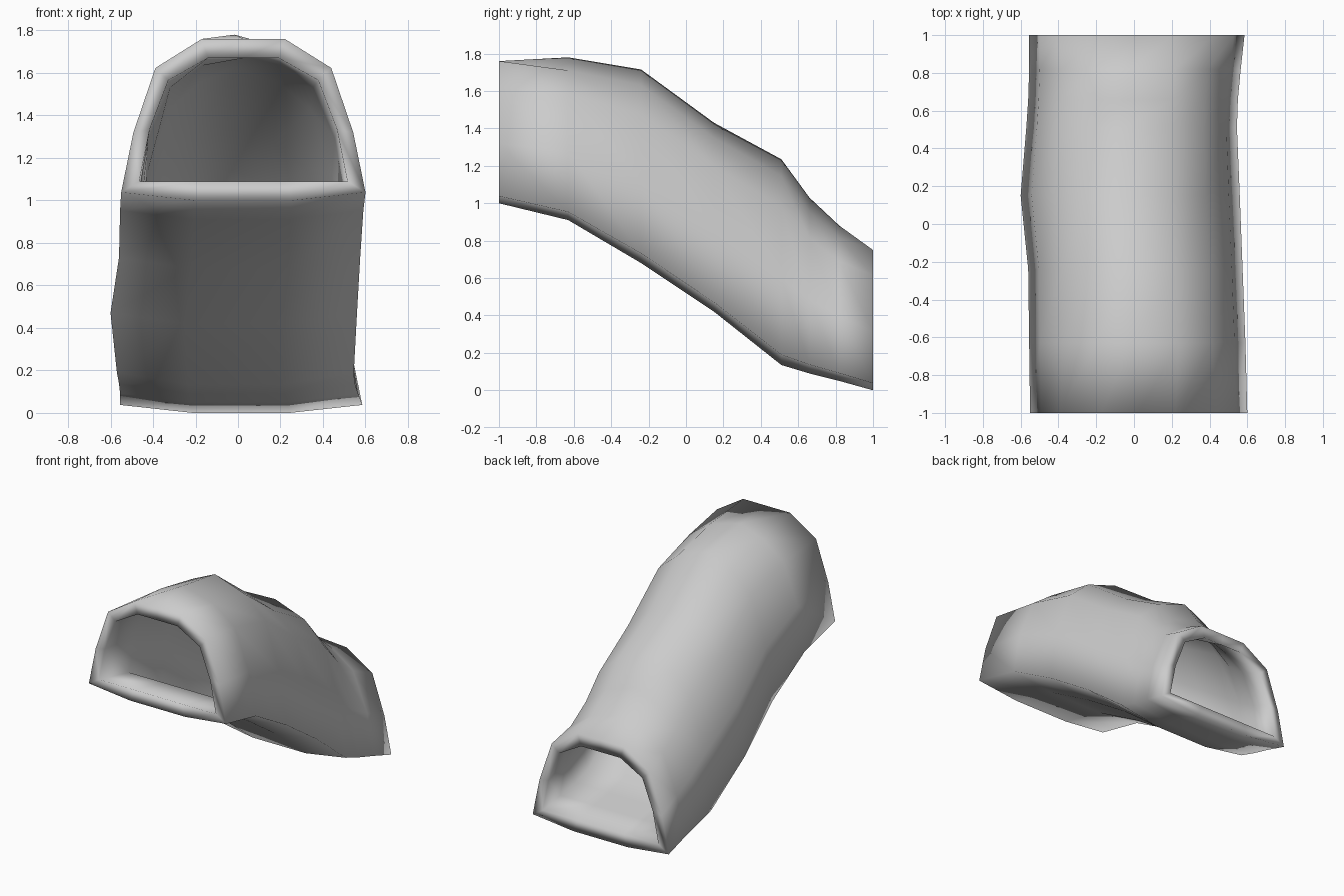
import bpy
import bmesh

cube = bpy.data.objects.get("Cube")
if cube:
    bpy.data.objects.remove(cube, do_unlink=True)

# Half arch sections, from shoulder to floor: side position, height
HAUNCH = [(0.9, 0.42), (1.0, 0.05), (0.4, 0.0)]
END_HALF = [(0.34, 1.0), (0.72, 0.82)] + HAUNCH
MID_HALF = [(0.38, 0.92), (0.69, 0.77)] + HAUNCH


def full_arch(half, crown):
    """Crown point, one side down, the other side up."""
    return [(crown, 1.0)] + half + [(-u, v) for u, v in reversed(half)]


END_ARCH = full_arch(END_HALF, 0)
MID_ARCH = full_arch(MID_HALF, -0.06)

# Stations along the tunnel: y, left edge, right edge, floor, crown
STATIONS = [
    (-1.0, -0.55, 0.60, 1.0, 1.76),
    (-0.63, -0.555, 0.59, 0.91, 1.78),
    (-0.24, -0.56, 0.575, 0.68, 1.715),
    (0.15, -0.60, 0.56, 0.42, 1.43),
    (0.51, -0.57, 0.545, 0.135, 1.235),
    (0.66, -0.56, 0.55, 0.09, 1.03),
    (0.82, -0.555, 0.565, 0.05, 0.88),
    (1.0, -0.555, 0.585, 0.0, 0.75),
]


def add_ring(bm, station, side, rise):
    """One arch loop, drawn in by side and rise."""
    y, x0, x1, low, high = station
    mid, half = (x0 + x1) / 2, (x1 - x0) / 2 - side
    low, high = low + rise, high - rise
    ring = []
    for u, v in END_ARCH if abs(y) == 1 else MID_ARCH:
        if rise and v < 0.1:
            v = 0  # the inside floor is flat
        ring.append(bm.verts.new((mid + u * half, y, low + v * (high - low))))
    return ring


# Outer skin goes to the back, inner skin returns to the front
bm = bmesh.new()
rings = [add_ring(bm, s, 0, 0) for s in STATIONS]
rings += [add_ring(bm, s, 0.085, 0.09) for s in reversed(STATIONS)]
for a, b in zip(rings, rings[1:] + rings[:1]):
    for i in range(len(a)):
        j = (i + 1) % len(a)
        bm.faces.new((a[i], a[j], b[j], b[i])).smooth = True
bmesh.ops.recalc_face_normals(bm, faces=bm.faces)

mesh = bpy.data.meshes.new("tunnel_tube")
bm.to_mesh(mesh)
bm.free()
tube = bpy.data.objects.new("tunnel_tube", mesh)
bpy.context.collection.objects.link(tube)

# Plain grey
grey = bpy.data.materials.new("light_grey")
grey.use_nodes = True
colour = (0.6, 0.6, 0.6, 1)
grey.diffuse_color = colour
grey.node_tree.nodes["Principled BSDF"].inputs["Base Color"].default_value = colour
mesh.materials.append(grey)
